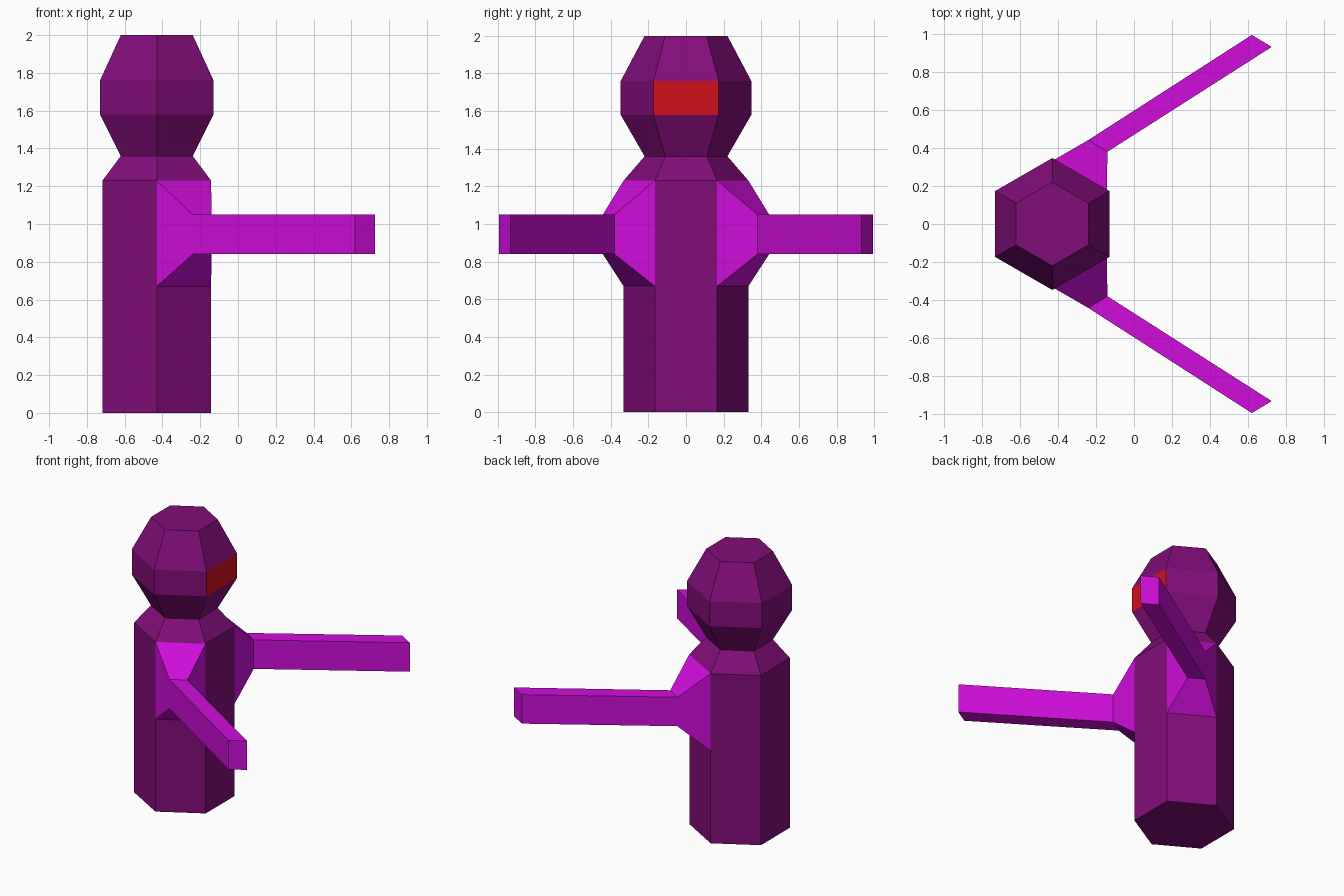
import bpy, bmesh
from math import sin, cos, radians

if "Cube" in bpy.data.objects:
    bpy.data.objects.remove(bpy.data.objects["Cube"])

CX = -0.43  # axis of the hexagonal body


def material(name, rgb):
    m = bpy.data.materials.new(name)
    m.diffuse_color = (*rgb, 1)
    m.use_nodes = True
    m.node_tree.nodes["Principled BSDF"].inputs["Base Color"].default_value = m.diffuse_color
    return m


purple = material("dark_purple", (0.22, 0.004, 0.19))
magenta = material("magenta", (0.62, 0.004, 0.70))
red = material("red", (0.64, 0.005, 0.01))


def hexagon(r, z):
    return [(CX + r * cos(radians(30 + 60 * k)), r * sin(radians(30 + 60 * k)), z)
            for k in range(6)]


def loft(name, rings, mats, cap_start=True, cap_end=True):
    """Skin a stack of equal-sized rings into one flat-shaded mesh."""
    bm = bmesh.new()
    loops = [[bm.verts.new(p) for p in ring] for ring in rings]
    for a, b in zip(loops, loops[1:]):
        n = len(a)
        for i in range(n):
            j = (i + 1) % n
            bm.faces.new((a[i], a[j], b[j], b[i]))
    if cap_start:
        bm.faces.new(loops[0][::-1])
    if cap_end:
        bm.faces.new(loops[-1])
    bm.normal_update()
    me = bpy.data.meshes.new(name)
    bm.to_mesh(me)
    bm.free()
    for m in mats:
        me.materials.append(m)
    ob = bpy.data.objects.new(name, me)
    bpy.context.collection.objects.link(ob)
    return ob


# Body with sloped shoulders
loft("body", [hexagon(r, z) for r, z in ((0.332, 0), (0.332, 1.23), (0.22, 1.36))],
     [purple], cap_end=False)

# Head with one red panel facing +x
head = loft("head", [hexagon(r, z) for r, z in
                     ((0.22, 1.36), (0.347, 1.58), (0.347, 1.76), (0.22, 2.0))],
            [purple, red], cap_start=False)
for p in head.data.polygons:
    if p.normal.x > 0.99:
        p.material_index = 1


# Arms: flared shoulder block running into a straight bar, mirrored across y
def section(inner, outer, z0, z1):
    return [(*outer, z0), (*inner, z0), (*inner, z1), (*outer, z1)]


arms = loft("arms", [
    section((CX, 0.332), (-0.1425, 0.166), 0.67, 1.23),
    section((-0.24, 0.442), (-0.14, 0.38), 0.84, 1.05),
    section((0.62, 0.995), (0.725, 0.932), 0.84, 1.05),
], [magenta], cap_start=False)
bm = bmesh.new()
bm.from_mesh(arms.data)
# make sure the open shell faces outward, judged by the end cap
end = max(bm.faces, key=lambda f: f.calc_center_median().x)
if end.normal.x < 0:
    bmesh.ops.reverse_faces(bm, faces=bm.faces[:])
bm.to_mesh(arms.data)
bm.free()
mir = arms.modifiers.new("mirror", 'MIRROR')
mir.use_axis = (False, True, False)
mir.use_mirror_merge = False
